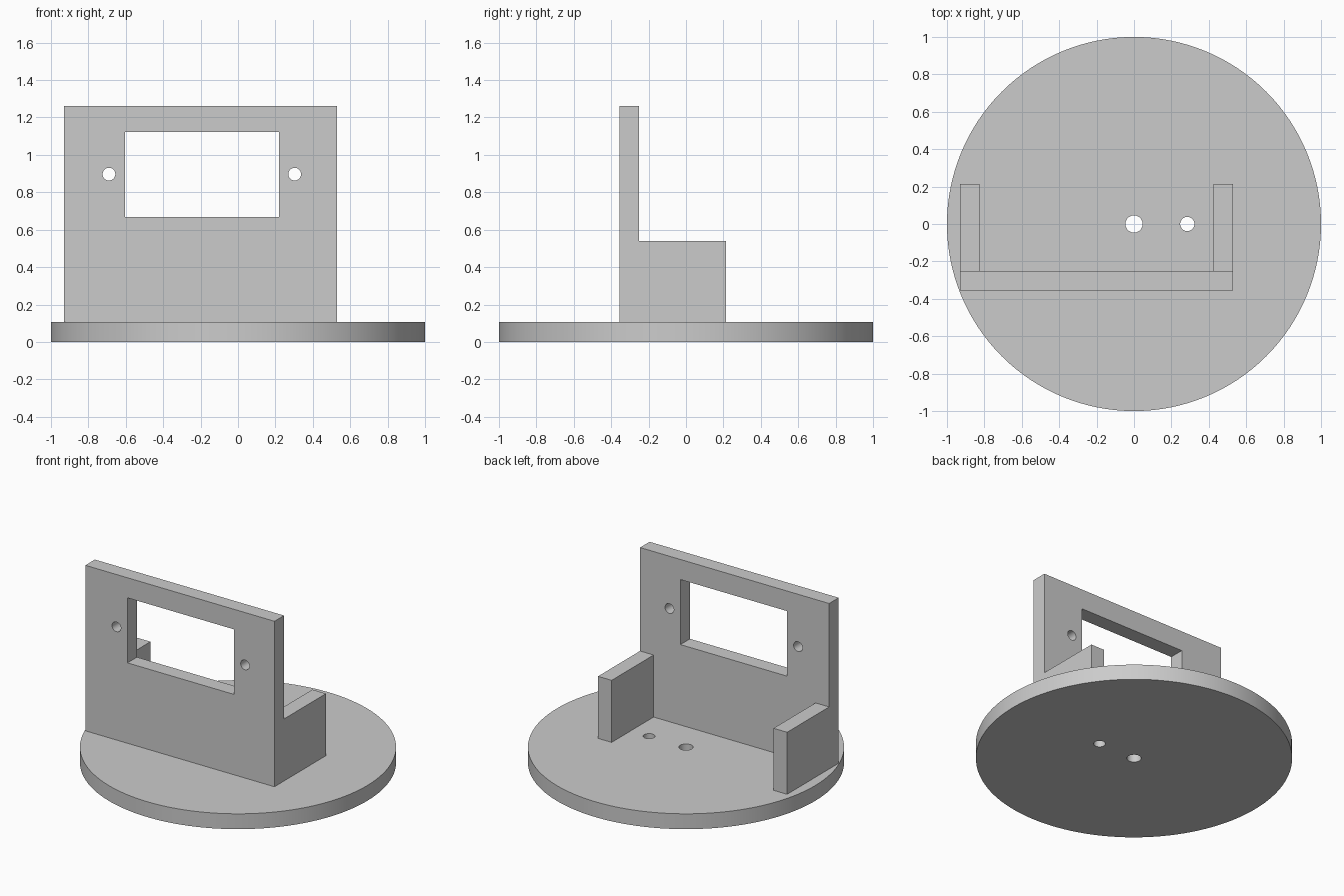
import bpy
import math

cube = bpy.data.objects.get("Cube")
if cube:
    bpy.data.objects.remove(cube, do_unlink=True)

grey = bpy.data.materials.new("plain grey")
grey.use_nodes = True
colour = (0.6, 0.6, 0.6, 1)
grey.diffuse_color = colour
grey.node_tree.nodes["Principled BSDF"].inputs["Base Color"].default_value = colour

BASE_TOP = 0.107
LEFT, RIGHT = 0.53, -0.93
FRONT, INNER, BACK = -0.355, -0.25, 0.213
WALL = 0.105


def finish(obj, name):
    obj.name = name
    obj.data.materials.append(grey)
    return obj


def box(name, low, high):
    centre = [(a + b) / 2 for a, b in zip(low, high)]
    bpy.ops.mesh.primitive_cube_add(size=1, location=centre)
    obj = bpy.context.object
    obj.scale = [b - a for a, b in zip(low, high)]
    bpy.ops.object.transform_apply(location=False, rotation=False, scale=True)
    return finish(obj, name)


def cylinder(name, radius, depth, centre, sides=48, tilt=0):
    bpy.ops.mesh.primitive_cylinder_add(vertices=sides, radius=radius, depth=depth,
                                        location=centre, rotation=(tilt, 0, 0))
    return finish(bpy.context.object, name)


def cut(target, cutter):
    cutter.hide_render = True
    cutter.hide_set(True)
    cutter.display_type = 'WIRE'
    mod = target.modifiers.new(cutter.name, 'BOOLEAN')
    mod.operation = 'DIFFERENCE'
    mod.solver = 'EXACT'
    mod.object = cutter
    bpy.context.view_layer.objects.active = target
    bpy.ops.object.modifier_apply(modifier=mod.name)
    bpy.data.objects.remove(cutter, do_unlink=True)


def smooth(obj):
    bpy.ops.object.select_all(action='DESELECT')
    obj.select_set(True)
    bpy.context.view_layer.objects.active = obj
    bpy.ops.object.shade_smooth_by_angle(angle=math.radians(30))


# Round base with centre hole and offset hole
base = cylinder("round_base", 1, BASE_TOP, (0, 0, BASE_TOP / 2), sides=128)
for x, radius in ((0, 0.046), (0.285, 0.038)):
    cut(base, cylinder("base_hole", radius, 1, (x, 0, 0)))
smooth(base)

# Upright plate with rectangular window and two screw holes
plate = box("upright_plate", (RIGHT, FRONT, BASE_TOP), (LEFT, INNER, 1.262))
cut(plate, box("window", (-0.605, -1, 0.668), (0.218, 0, 1.122)))
for x in (-0.69, 0.303):
    cut(plate, cylinder("screw_hole", 0.034, 1, (x, FRONT, 0.897), tilt=math.pi / 2))
smooth(plate)

# Low side walls behind the plate
for name, x in (("right_wall", RIGHT), ("left_wall", LEFT - WALL)):
    box(name, (x, INNER, BASE_TOP), (x + WALL, BACK, 0.54))
